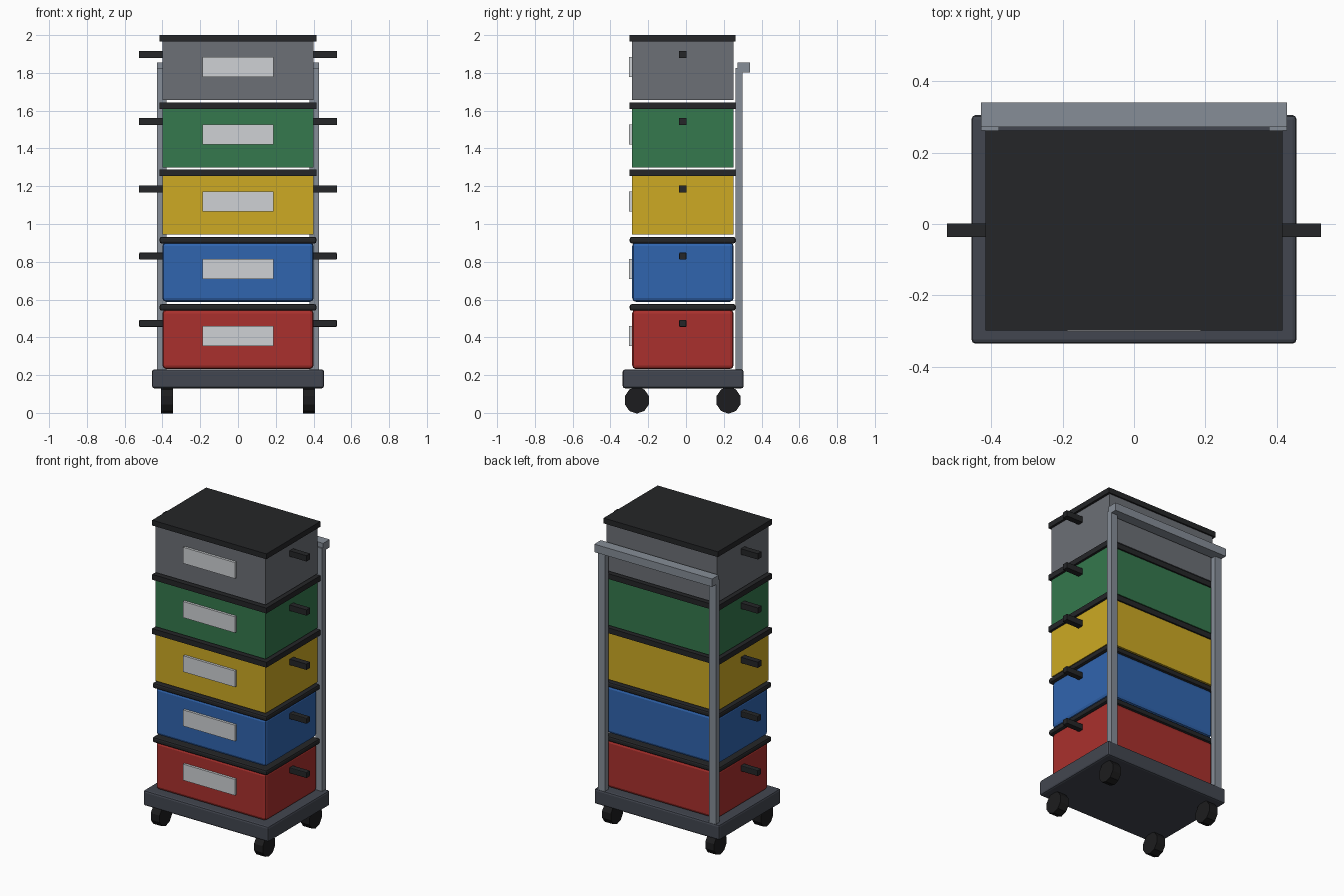
import bpy
import math

if "Cube" in bpy.data.objects:
    bpy.data.objects.remove(bpy.data.objects["Cube"])


def material(name, rgb):
    m = bpy.data.materials.new(name)
    m.diffuse_color = (*rgb, 1)
    m.use_nodes = True
    m.node_tree.nodes["Principled BSDF"].inputs["Base Color"].default_value = m.diffuse_color
    return m


def block(name, x, y, z, mat, bevel=0.0, segments=2):
    """Box from (min, max) ranges, with optional rounded edges."""
    bpy.ops.mesh.primitive_cube_add(
        size=1, location=[(r[0] + r[1]) / 2 for r in (x, y, z)])
    ob = bpy.context.object
    ob.name = name
    ob.scale = [r[1] - r[0] for r in (x, y, z)]
    bpy.ops.object.transform_apply(location=False, rotation=False, scale=True)
    ob.data.materials.append(mat)
    if bevel:
        mod = ob.modifiers.new("edges", "BEVEL")
        mod.width = bevel
        mod.segments = segments
    return ob


black = material("black plastic", (0.018, 0.019, 0.021))
frame = material("dark frame", (0.055, 0.062, 0.08))
metal = material("grey metal", (0.24, 0.27, 0.31))
label = material("label", (0.62, 0.64, 0.66))
rubber = material("rubber", (0.012, 0.012, 0.013))
colours = [
    ("red", (0.40, 0.03, 0.026)),
    ("blue", (0.03, 0.13, 0.43)),
    ("yellow", (0.61, 0.40, 0.017)),
    ("green", (0.035, 0.19, 0.075)),
    ("grey", (0.15, 0.16, 0.18)),
]

# Wheeled base
block("base_platform", (-0.455, 0.455), (-0.335, 0.305), (0.13, 0.23), frame, 0.012)
for sx, side in ((-1, "left"), (1, "right")):
    for y, end in ((-0.26, "front"), (0.225, "back")):
        bpy.ops.mesh.primitive_cylinder_add(
            vertices=10, radius=0.067, depth=0.064,
            location=(sx * 0.375, y, 0.067), rotation=(0, math.pi / 2, 0))
        wheel = bpy.context.object
        wheel.name = f"{end}_{side}_wheel"
        # Flat side on the floor
        wheel.rotation_euler = (math.radians(0), math.pi / 2, 0)
        for v in wheel.data.vertices:
            a = math.atan2(v.co.y, v.co.x) + math.radians(18)
            v.co.x, v.co.y = 0.0705 * math.cos(a), 0.067 * math.sin(a)
        wheel.data.materials.append(rubber)

    # Rear upright
    block(f"{side}_post", sorted((sx * 0.378, sx * 0.428)), (0.262, 0.30),
          (0.22, 1.825), metal)

# Push bar across the top of the uprights
block("push_bar", (-0.428, 0.428), (0.272, 0.34), (1.803, 1.855), metal)

# Stack of five lidded crates
for i, (name, rgb) in enumerate(colours):
    z = 0.232 + i * 0.356
    low = i < 2          # the lower crates have rounded edges
    block(f"{name}_crate", (-0.40, 0.40), (-0.285, 0.252), (z, z + 0.315),
          material(name, rgb), 0.02 if low else 0)
    block(f"{name}_lid", (-0.415, 0.415), (-0.298, 0.262), (z + 0.309, z + 0.344),
          black, 0.011 if low else 0)
    block(f"{name}_label", (-0.188, 0.188), (-0.301, -0.28), (z + 0.122, z + 0.228), label)
    for sx, side in ((-1, "left"), (1, "right")):
        block(f"{name}_{side}_handle", sorted((sx * 0.39, sx * 0.523)),
              (-0.036, 0.002), (z + 0.223, z + 0.261), black, 0.005 if low else 0)
